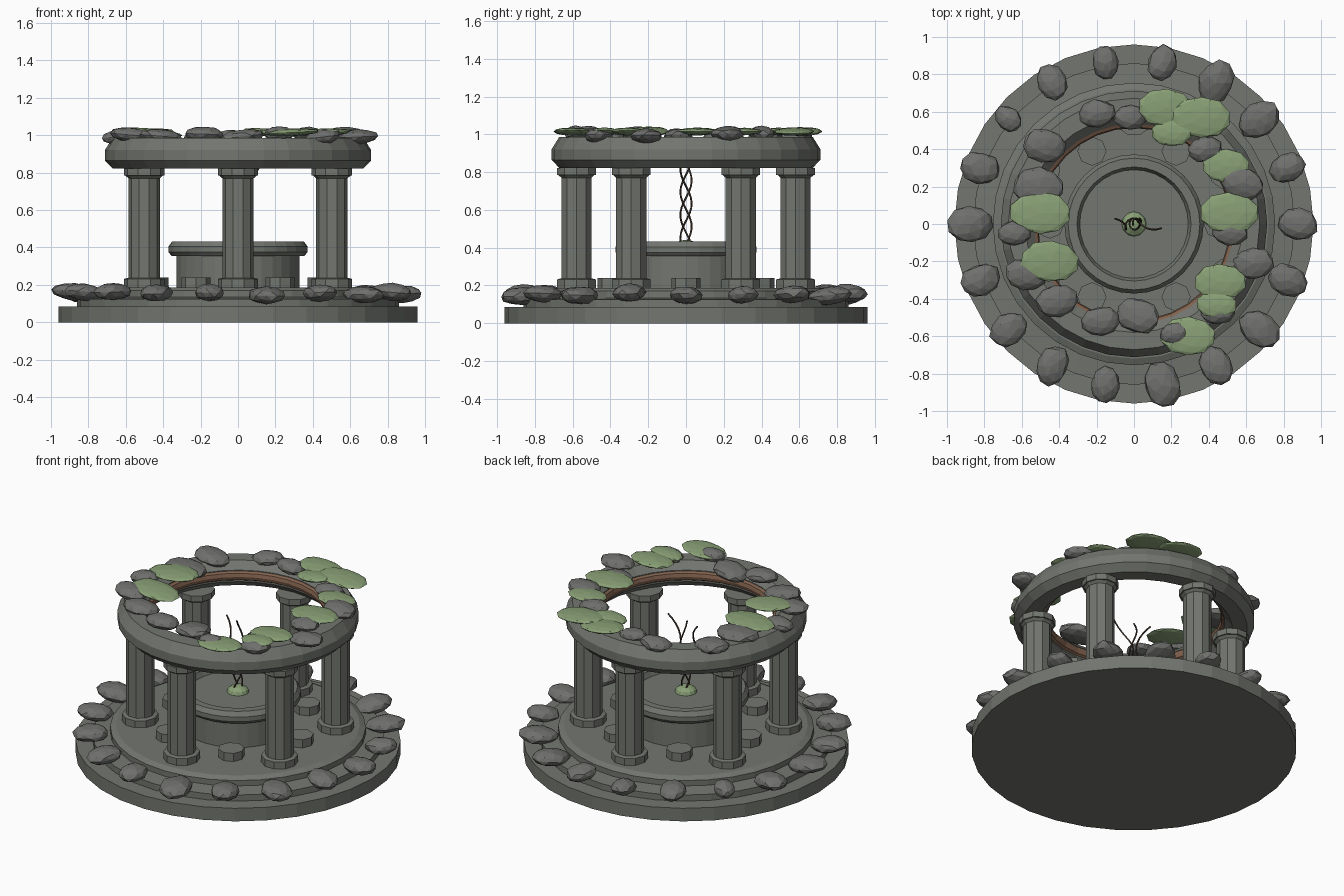
import bpy, bmesh, math, random
from math import sin, cos, pi, radians
from mathutils import Matrix, Vector

if "Cube" in bpy.data.objects:
    bpy.data.objects.remove(bpy.data.objects["Cube"])
random.seed(4)


def material(name, rgb):
    m = bpy.data.materials.new(name)
    m.use_nodes = True
    m.diffuse_color = (*rgb, 1)
    m.node_tree.nodes["Principled BSDF"].inputs["Base Color"].default_value = (*rgb, 1)
    return m


STONE = material("grey stone", (0.17, 0.18, 0.16))
ROCK = material("boulder grey", (0.16, 0.16, 0.155))
MOSS = material("moss green", (0.25, 0.35, 0.18))
WOOD = material("warm brown", (0.22, 0.12, 0.075))
VINE = material("dark vine", (0.06, 0.042, 0.03))


def finish(name, bm, mat):
    bmesh.ops.recalc_face_normals(bm, faces=bm.faces)
    me = bpy.data.meshes.new(name)
    bm.to_mesh(me)
    bm.free()
    me.materials.append(mat)
    ob = bpy.data.objects.new(name, me)
    bpy.context.collection.objects.link(ob)
    return ob


def lathe(name, profile, mat, sides=32, at=(0, 0), closed=False):
    """Spin (radius, z) points around a vertical axis."""
    bm = bmesh.new()
    pts = list(profile) + ([profile[0]] if closed else [])
    vs = [bm.verts.new((r, 0, z)) for r, z in pts]
    es = [bm.edges.new(p) for p in zip(vs, vs[1:])]
    bmesh.ops.spin(bm, geom=vs + es, cent=(0, 0, 0), axis=(0, 0, 1),
                   angle=2 * pi, steps=sides, use_duplicate=False)
    bmesh.ops.remove_doubles(bm, verts=bm.verts, dist=0.0005)
    bmesh.ops.translate(bm, verts=bm.verts, vec=(*at, 0))
    return finish(name, bm, mat)


def pebble(name, loc, size, turn, mat, rough=0.06):
    """Flattened, slightly irregular faceted stone."""
    bm = bmesh.new()
    bmesh.ops.create_icosphere(bm, subdivisions=2, radius=1)
    for v in bm.verts:
        v.co *= 1 + random.uniform(-rough, rough)
    tilt = Matrix.Rotation(random.uniform(-0.12, 0.12), 4, 'Y')
    m = (Matrix.Translation(loc) @ Matrix.Rotation(turn, 4, 'Z') @ tilt
         @ Matrix.Diagonal((*size, 1)))
    bmesh.ops.transform(bm, matrix=m, verts=bm.verts)
    return finish(name, bm, mat)


# Stepped round base
lathe("stepped_base", [(0, 0), (.96, 0), (.96, .085), (.86, .085), (.86, .125),
                       (.755, .135), (.755, .17), (.72, .187), (0, .187)], STONE)

# Central well with a rounded rim, and a mossy mound in it
lathe("well", [(.33, .18), (.33, .355), (.355, .355), (.372, .375), (.372, .405),
               (.352, .433), (.305, .433), (.29, .4), (0, .4)], STONE)
lathe("moss_mound", [(.07, .39), (.06, .418), (.035, .436), (0, .442)], MOSS, 12)

# Six columns with plinths and capitals, and low stubs between them
for i in range(6):
    a = radians(30 + 60 * i)
    p = (.58 * cos(a), .58 * sin(a))
    lathe(f"column_{i}", [(0, .18), (.108, .18), (.108, .232), (.084, .238),
                          (.084, .77), (.1, .785), (.108, .785), (.108, .823),
                          (0, .823)], STONE, 10, p)
    b = radians(60 * i)
    lathe(f"stub_{i}", [(0, .18), (.078, .18), (.078, .24), (0, .24)],
          STONE, 8, (.45 * cos(b), .45 * sin(b)))

# Octagonal-section crown ring with a wooden inner band
lathe("crown_ring", [(.58, .822), (.67, .822), (.712, .865), (.712, .92), (.672, .985),
                     (.58, .985), (.535, .94), (.535, .865)], STONE, 32, closed=True)
lathe("inner_band", [(.535 + .022 * cos(k * pi / 4), .905 + .03 * sin(k * pi / 4))
                     for k in range(8)], WOOD, 32, closed=True)

# Boulders around the base, longest along the radius
lengths = [11, 10, 12, 12, 10, 9, 10, 8, 11, 12.5, 11, 11, 11, 10, 12.5, 11, 12, 11]
for i, n in enumerate(lengths):
    a = radians(20 * i)
    s = n / 100
    pebble(f"base_boulder_{i}", (.875 * cos(a), .875 * sin(a), .152 + random.uniform(-.008, .012)),
           (s, s * .77, .047), a + random.uniform(-.15, .15), ROCK)

# Boulders lying on the crown: x, y, half length
crown = [(-.2, .59, .1), (-.02, .57, .09), (-.48, .42, .12), (-.51, .2, .138),
         (-.64, -.05, .09), (-.58, -.27, .11), (-.41, -.41, .115), (-.18, -.52, .105),
         (.02, -.49, .123), (.22, -.585, .08), (.45, -.46, .1), (.64, -.21, .11),
         (.51, -.04, .1), (.58, .22, .118), (.38, .4, .09)]
for i, (x, y, s) in enumerate(crown):
    pebble(f"crown_boulder_{i}", (x, y, 1 + random.uniform(-.012, .008)),
           (s, s * .75, .04), random.uniform(-.25, .25), ROCK)

# Flat moss cushions over the boulders
moss = [(.17, .62, .15), (.36, .57, .16), (.2, .49, .11), (.49, .31, .13), (.51, .06, .16),
        (.46, -.31, .14), (.44, -.43, .11), (.29, -.6, .15), (-.5, .06, .165), (-.45, -.2, .16)]
for i, (x, y, s) in enumerate(moss):
    pebble(f"moss_cushion_{i}", (x, y, 1.015), (s, s * .69, .02),
           random.uniform(-.1, .1), MOSS, .03)

# Three twisting vines rising from the mound
for i, lean in enumerate((-.11, .02, .13)):
    cu = bpy.data.curves.new(f"vine_{i}", 'CURVE')
    cu.dimensions = '3D'
    cu.bevel_depth = .005
    cu.bevel_resolution = 1
    cu.use_fill_caps = True
    sp = cu.splines.new('POLY')
    steps = 16
    sp.points.add(steps)
    for k, pt in enumerate(sp.points):
        t = k / steps
        w = 2 * pi * (t * 1.2 + i / 3)
        pt.co = (lean * t * t + .025 * cos(w), .03 * sin(w), .42 + .44 * t, 1)
    ob = bpy.data.objects.new(f"vine_{i}", cu)
    cu.materials.append(VINE)
    bpy.context.collection.objects.link(ob)
